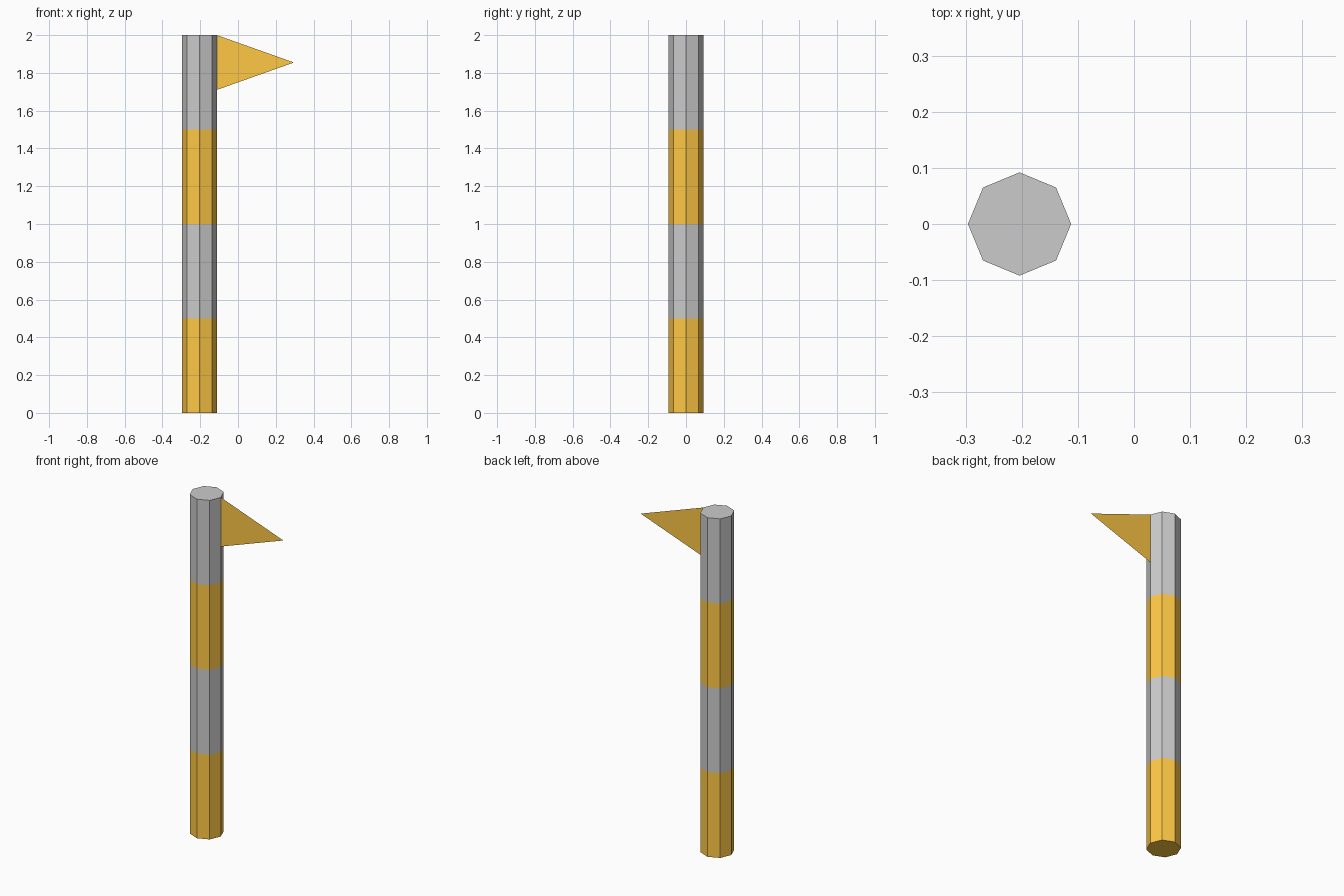
import bpy
from math import cos, sin, pi

if "Cube" in bpy.data.objects:
    bpy.data.objects.remove(bpy.data.objects["Cube"])

SIDES, RADIUS, POLE_X = 8, 0.092, -0.204
BANDS, BAND_H = 4, 0.5

orange = bpy.data.materials.new("orange")
orange.diffuse_color = (1.0, 0.58, 0.06, 1.0)
orange.use_nodes = True
orange.node_tree.nodes["Principled BSDF"].inputs["Base Color"].default_value = orange.diffuse_color


def add_mesh(name, verts, faces, mat=None):
    mesh = bpy.data.meshes.new(name)
    mesh.from_pydata(verts, [], faces)
    mesh.update()
    if mat:
        mesh.materials.append(mat)
    obj = bpy.data.objects.new(name, mesh)
    bpy.context.collection.objects.link(obj)
    return obj


def ring(z):
    return [(POLE_X + RADIUS * cos(2 * pi * i / SIDES),
             RADIUS * sin(2 * pi * i / SIDES), z) for i in range(SIDES)]


# Pole bands, alternating orange and grey; only the outer ends are capped
for b in range(BANDS):
    verts = ring(b * BAND_H) + ring((b + 1) * BAND_H)
    faces = [(i, (i + 1) % SIDES, (i + 1) % SIDES + SIDES, i + SIDES)
             for i in range(SIDES)]
    if b == 0:
        faces.append(tuple(reversed(range(SIDES))))
    if b == BANDS - 1:
        faces.append(tuple(range(SIDES, 2 * SIDES)))
    add_mesh(f"pole_band_{b + 1}", verts, faces, orange if b % 2 == 0 else None)

# Flat triangular pennant hanging from the pole's right edge
edge = POLE_X + RADIUS
add_mesh("pennant", [(edge, 0, 1.71), (0.296, 0, 1.855), (edge, 0, 2.0)],
         [(0, 1, 2)], orange)
